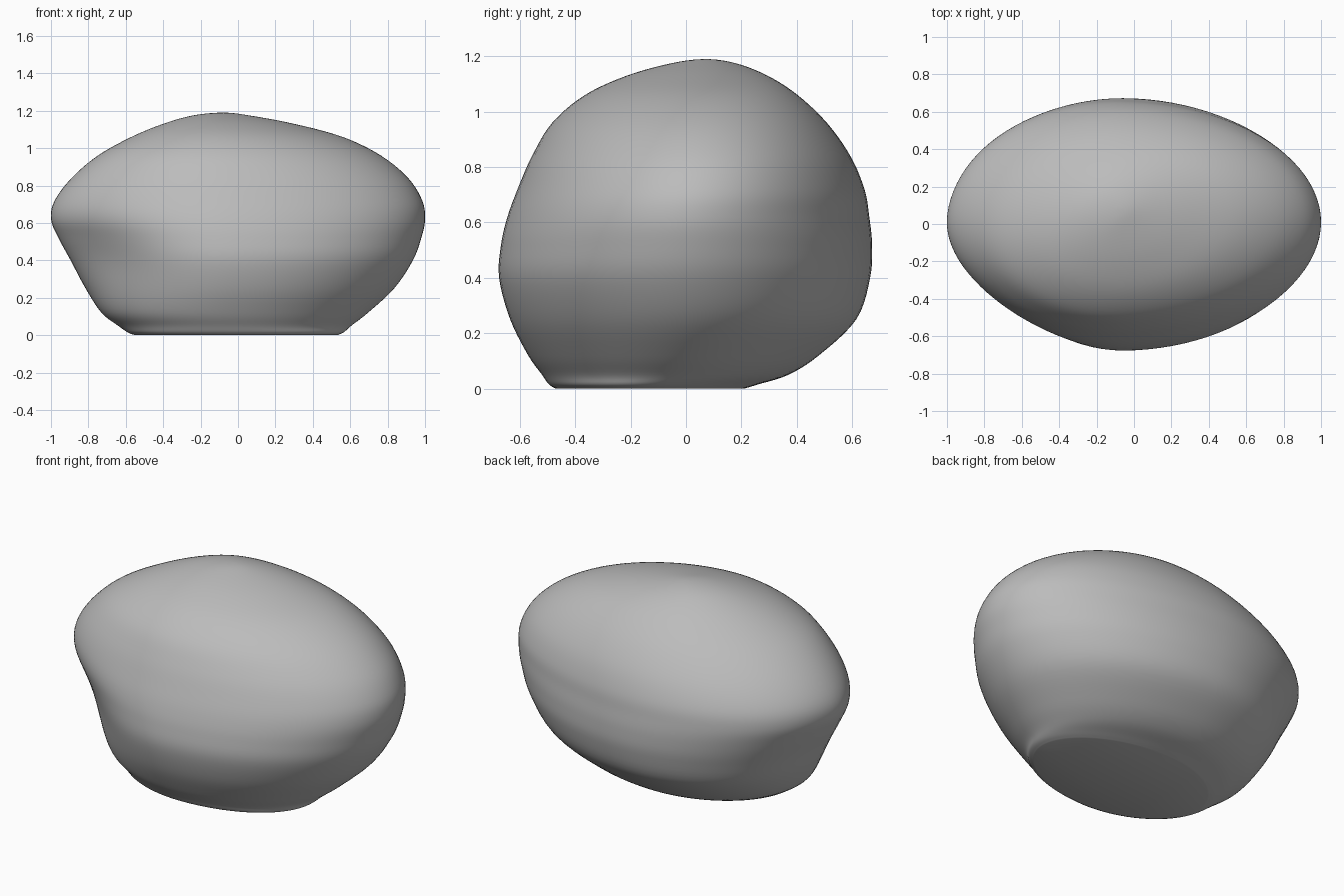
import bpy, bmesh, math

cube = bpy.data.objects.get("Cube")
if cube:
    bpy.data.objects.remove(cube, do_unlink=True)

# Height profile: z, right edge, left edge, front edge, back edge
PROFILE = [
    (0, -.55, .53, -.47, .21),
    (.015, -.59, .565, -.495, .26),
    (.05, -.64, .605, -.52, .37),
    (.12, -.73, .695, -.57, .48),
    (.25, -.815, .835, -.635, .615),
    (.4, -.895, .935, -.675, .665),
    (.52, -.96, .98, -.668, .672),
    (.62, -1, 1, -.645, .662),
    (.72, -.98, .985, -.608, .645),
    (.84, -.89, .91, -.555, .595),
    (.96, -.75, .765, -.48, .51),
    (1.06, -.57, .56, -.36, .405),
    (1.13, -.4, .3, -.205, .3),
    (1.175, -.24, .06, -.04, .19),
    (1.19, -.08, -.08, .08, .08),
]
SEGMENTS, STEPS = 96, 5


def spline(a, b, c, d, t):
    """Catmull-Rom blend of four profile rows."""
    return [q + t / 2 * (r - p + t * (2 * p - 5 * q + 4 * r - s + t * (3 * (q - r) + s - p)))
            for p, q, r, s in zip(a, b, c, d)]


def smooth_rows():
    first, second = PROFILE[:2]
    z, x0, x1, y0, y1 = PROFILE[-2]
    start = tuple(2 * p - q for p, q in zip(first, second))
    pts = [start] + PROFILE + [(z, x1, x0, y1, y0)]
    rows = []
    for i in range(len(PROFILE) - 1):
        rows += [spline(*pts[i:i + 4], k / STEPS) for k in range(STEPS)]
    return rows


def outline_point(row, angle):
    """Point of one horizontal slice, hollowed at the low front corner."""
    z, x0, x1, y0, y1 = row
    cx = (x0 + x1) / 2 - .04 * (x1 - x0)
    cy = (y0 + y1) / 2
    c, s = math.cos(angle), math.sin(angle)
    rx = x1 - cx if c > 0 else cx - x0
    ry = y1 - cy if s > 0 else cy - y0
    toward = max(0, math.cos(angle - math.radians(215))) ** 3
    n = 1.97 - .4 * toward * math.exp(-((z - .42) / .25) ** 2)
    # Equal steps around the stretched slice
    u, v = abs(c), abs(s)
    r = (u ** n + v ** n) ** (-1 / n)
    x, y = cx + rx * r * c, cy + ry * r * s
    y += .35 * x * max(0, z - .6) ** 2
    return x, y, max(z, 0)


# Boulder body
bm = bmesh.new()
rings = [[bm.verts.new(outline_point(row, math.tau * i / SEGMENTS)) for i in range(SEGMENTS)]
         for row in smooth_rows()]
for low, high in zip(rings, rings[1:]):
    for i in range(SEGMENTS):
        j = (i + 1) % SEGMENTS
        bm.faces.new((low[i], low[j], high[j], high[i]))

# Crown and flat base
apex = bm.verts.new((-.08, .08, PROFILE[-1][0]))
for i in range(SEGMENTS):
    bm.faces.new((rings[-1][i], rings[-1][(i + 1) % SEGMENTS], apex))
bm.faces.new(rings[0][::-1])
bmesh.ops.recalc_face_normals(bm, faces=bm.faces)

mesh = bpy.data.meshes.new("boulder")
bm.to_mesh(mesh)
bm.free()
boulder = bpy.data.objects.new("boulder", mesh)
bpy.context.collection.objects.link(boulder)

# Stone colour
stone = bpy.data.materials.new("stone grey")
stone.use_nodes = True
grey = (.5, .5, .5, 1)
stone.diffuse_color = grey
stone.node_tree.nodes["Principled BSDF"].inputs["Base Color"].default_value = grey
mesh.materials.append(stone)

bpy.ops.object.select_all(action="DESELECT")
boulder.select_set(True)
bpy.context.view_layer.objects.active = boulder
bpy.ops.object.shade_smooth_by_angle(angle=math.radians(35))
